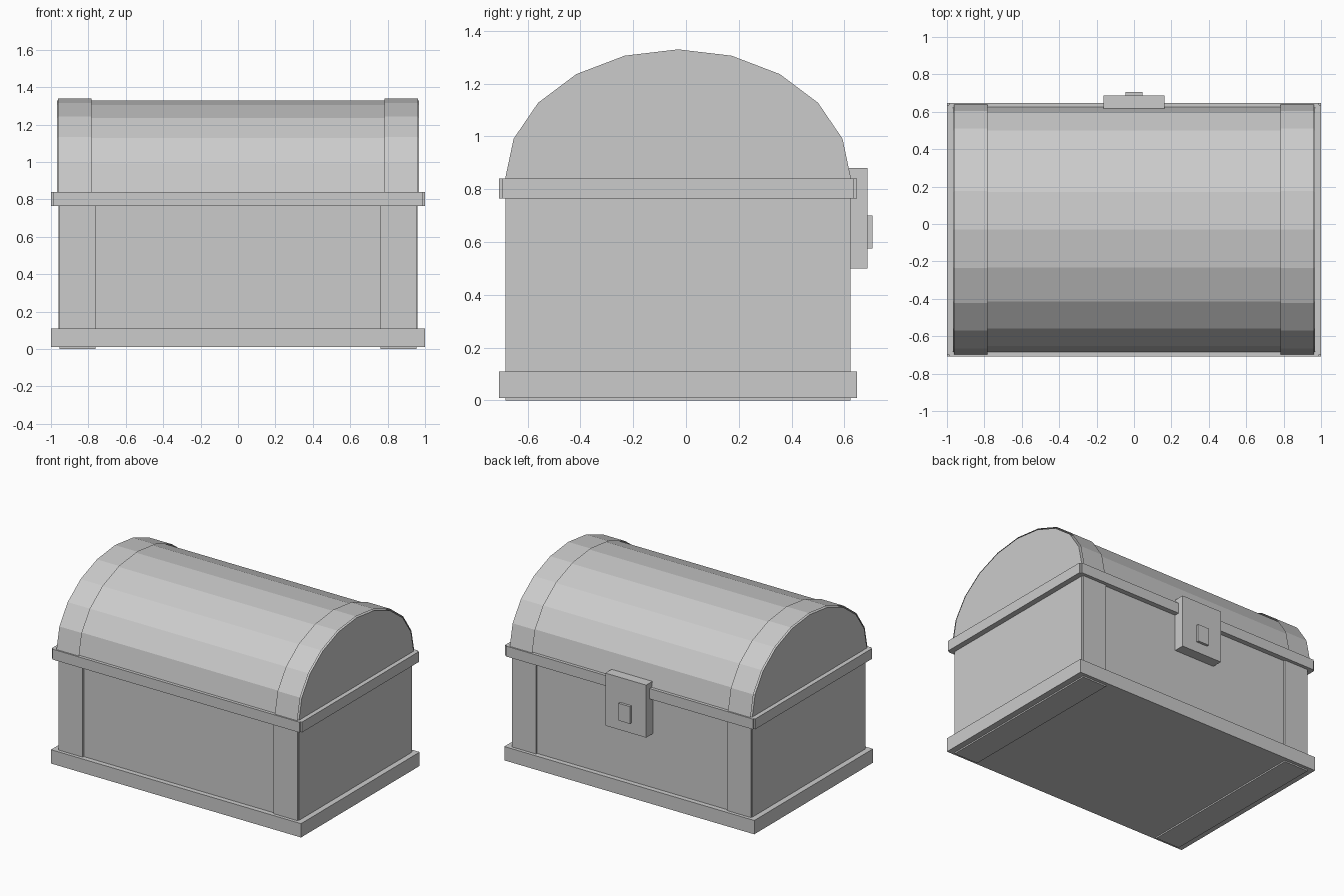
import bpy
import bmesh
from math import sin, cos, pi

if "Cube" in bpy.data.objects:
    bpy.data.objects.remove(bpy.data.objects["Cube"], do_unlink=True)

MID = -0.03  # depth centre of the chest without its lock

grey = bpy.data.materials.new("plain grey")
grey.use_nodes = True
grey.diffuse_color = (0.6, 0.6, 0.6, 1)
grey.node_tree.nodes["Principled BSDF"].inputs["Base Color"].default_value = (0.6, 0.6, 0.6, 1)


def finish(name, bm):
    bmesh.ops.recalc_face_normals(bm, faces=bm.faces)
    mesh = bpy.data.meshes.new(name)
    bm.to_mesh(mesh)
    bm.free()
    mesh.materials.append(grey)
    obj = bpy.data.objects.new(name, mesh)
    bpy.context.collection.objects.link(obj)
    return obj


def prism(name, outline, z0, z1):
    """Extrude an xy outline upwards."""
    bm = bmesh.new()
    base = bm.faces.new([bm.verts.new((x, y, z0)) for x, y in outline])
    top = bmesh.ops.extrude_face_region(bm, geom=[base])["geom"]
    bmesh.ops.translate(bm, vec=(0, 0, z1 - z0),
                        verts=[v for v in top if isinstance(v, bmesh.types.BMVert)])
    return finish(name, bm)


def box(name, x0, x1, y0, y1, z0, z1):
    return prism(name, [(x0, y0), (x1, y0), (x1, y1), (x0, y1)], z0, z1)


def vault(name, x0, x1, depth, height, closed):
    """Ten-sided half barrel along x, solid or as an open band."""
    bm = bmesh.new()
    arcs = []
    for x in (x0, x1):
        arcs.append([bm.verts.new((x, MID + depth * cos(pi * i / 10),
                                   0.84 + height * sin(pi * i / 10))) for i in range(11)])
    a, b = arcs
    for i in range(10):
        bm.faces.new((a[i], a[i + 1], b[i + 1], b[i]))
    if closed:
        bm.faces.new(a)
        bm.faces.new(b)
        bm.faces.new((a[0], b[0], b[-1], a[-1]))
    return finish(name, bm)


# Body and base
box("body", -0.96, 0.96, MID - 0.642, MID + 0.642, 0.02, 0.8)
box("base_plinth", -1, 1, MID - 0.678, MID + 0.678, 0.01, 0.11)

# Rim with small notched corners
rim = []
for sx, sy in ((-1, -1), (1, -1), (1, 1), (-1, 1)):
    corner = [(1, 0.667), (0.988, 0.667), (0.988, 0.678)]
    if sx != sy:
        corner.reverse()
    rim += [(sx * x, MID + sy * y) for x, y in corner]
prism("rim", rim, 0.765, 0.84)

# Vaulted lid
vault("lid", -0.968, 0.968, 0.655, 0.49, True)

# Straps on both ends of the body and lid
for side, s in (("right", -1), ("left", 1)):
    xs = sorted((s * 0.763, s * 0.955))
    box(side + "_body_strap", *xs, MID - 0.654, MID + 0.654, 0, 0.78)
    xs = sorted((s * 0.783, s * 0.963))
    vault(side + "_lid_strap", *xs, 0.668, 0.5, False)

# Lock
box("lock_plate", -0.163, 0.163, 0.6, 0.688, 0.5, 0.88)
box("lock_button", -0.045, 0.045, 0.68, 0.706, 0.575, 0.7)
